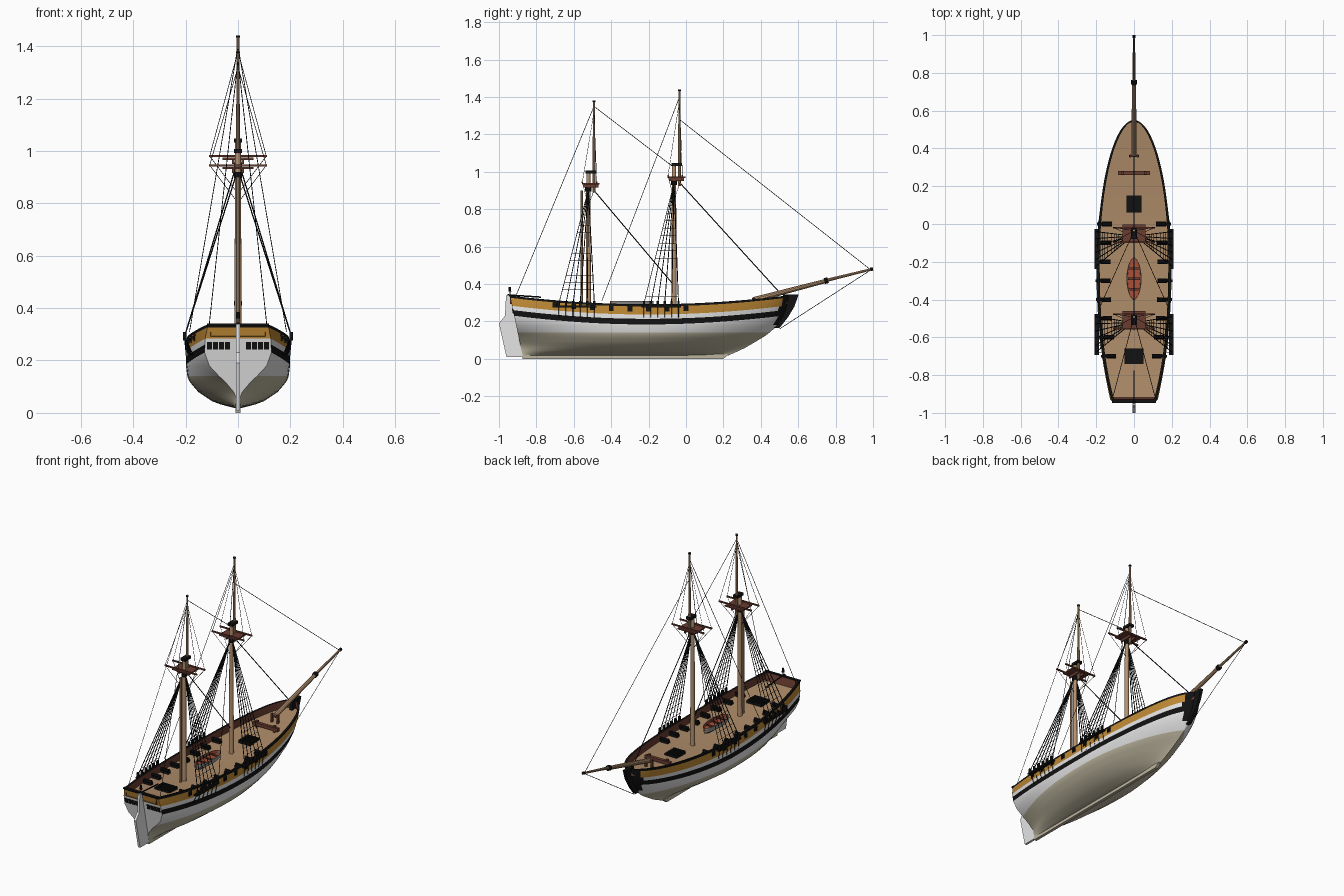
import bpy, bmesh, math
from mathutils import Vector, Matrix

if "Cube" in bpy.data.objects:
    bpy.data.objects.remove(bpy.data.objects["Cube"], do_unlink=True)

def material(name, rgb):
    m = bpy.data.materials.new(name)
    m.use_nodes = True
    m.diffuse_color = (*rgb, 1)
    m.node_tree.nodes["Principled BSDF"].inputs["Base Color"].default_value = (*rgb, 1)
    return m

BLACK = material("black", (.006, .006, .006))
WHITE = material("white", (.78, .78, .78))
GOLD = material("ochre", (.52, .25, .035))
CREAM = material("cream", (.5, .46, .34))
DECK = material("deck_tan", (.42, .26, .14))
SPAR = material("spar_tan", (.47, .29, .16))
BROWN = material("red_brown", (.14, .045, .03))
RED = material("red", (.4, .08, .04))
GREY = material("grey", (.3, .3, .29))

def finish(name, bm, mats, smooth=False):
    bmesh.ops.recalc_face_normals(bm, faces=bm.faces)
    me = bpy.data.meshes.new(name)
    bm.to_mesh(me)
    bm.free()
    ob = bpy.data.objects.new(name, me)
    bpy.context.collection.objects.link(ob)
    for m in mats:
        me.materials.append(m)
    if smooth:
        bpy.ops.object.select_all(action="DESELECT")
        ob.select_set(True)
        bpy.context.view_layer.objects.active = ob
        bpy.ops.object.shade_smooth_by_angle(angle=math.radians(35))
    return ob

def box(bm, c, size, tilt=0):
    mat = Matrix.Translation(c) @ Matrix.Rotation(tilt, 4, "X") @ Matrix.Diagonal((*size, 1))
    bmesh.ops.create_cube(bm, size=1, matrix=mat)

def tube(bm, a, b, r1, r2=None, n=4):
    a, b = Vector(a), Vector(b)
    d = b - a
    mat = Matrix.Translation((a + b) / 2) @ d.to_track_quat("Z", "Y").to_matrix().to_4x4()
    bmesh.ops.create_cone(bm, cap_ends=True, segments=n, radius1=r1,
                          radius2=r1 if r2 is None else r2, depth=d.length, matrix=mat)

def plate(name, pts, width, mat):
    """Side profile (y, z) extruded across the centreline."""
    bm = bmesh.new()
    f = bm.faces.new([bm.verts.new((-width / 2, y, z)) for y, z in pts])
    g = bmesh.ops.extrude_face_region(bm, geom=[f])
    bmesh.ops.translate(bm, vec=(width, 0, 0), verts=[v for v in g["geom"] if isinstance(v, bmesh.types.BMVert)])
    return finish(name, bm, [mat])

def interp(pts, x):
    if x <= pts[0][0]:
        return pts[0][1]
    for (x0, y0), (x1, y1) in zip(pts, pts[1:]):
        if x <= x1:
            return y0 + (y1 - y0) * (x - x0) / (x1 - x0)
    return pts[-1][1]

# Hull form
BOW = [(.015, .22), (.055, .31), (.12, .42), (.17, .485), (.22, .52), (.28, .54), (.34, .55)]
MID = [(.018, .01), (.03, .06), (.045, .1), (.08, .152), (.12, .186), (.15, .197), (.2, .2), (.3, .193)]
TRANSOM = [(.07, .008), (.12, .05), (.165, .1), (.21, .128), (.28, .126), (.34, .114)]
stern = lambda z: -.87 - .07 * z / .33
sheer = lambda y: .292 + .085 * (y + .2) ** 2

def half(u, z):
    m = interp(MID, z)
    v = abs(2 * u - 1)
    if u > .5:
        return m * max(0, 1 - v * v) ** interp([(.02, 1.2), (.1, .95), (.2, .65), (.3, .5)], z)
    return m - (m - min(m, interp(TRANSOM, z))) * v ** 2.4

def half_at(y, z):
    s = stern(z)
    return half((y - s) / (interp(BOW, z) - s), z)

OFFSETS = [0, .012, .055, .078, .108]
LOWER = [.18, .14, .125, .11, .095, .08, .06, .045, .033, .024, .018]
ROW_MATS = [0, 1, 2, 0, 2, 2] + [3] * 10
WALL, DEPTH = .012, .045

def section(u):
    """Points from deck middle over the rail and down to the keel."""
    top = sheer(-.94 + 1.49 * u)
    pts = []
    for z in [top - o for o in OFFSETS] + LOWER:
        s = stern(z)
        pts.append((half(u, z), s + u * (interp(BOW, z) - s), z))
    b, y, z = pts[0]
    inner = max(0, b - WALL)
    return [(0, y, z - DEPTH), (inner, y, z - DEPTH), (inner, y, z)] + pts + [(0, pts[-1][1], .018)]

# Hull, deck, bulwarks and transom
bm = bmesh.new()
COLS = 56
us = [(1 - math.cos(math.pi * i / COLS)) / 2 for i in range(COLS + 1)]
mats = [4, 5, 0] + ROW_MATS[:-1] + [3, 3]
grids = {}
for side in (1, -1):
    grids[side] = [[bm.verts.new((side * x, y, z)) for x, y, z in section(u)] for u in us]
    for a, b in zip(grids[side], grids[side][1:]):
        for j in range(len(a) - 1):
            f = bm.faces.new((a[j], b[j], b[j + 1], a[j + 1]))
            f.material_index = mats[min(j, len(mats) - 1)]
            c = f.calc_center_median()
            if 2 < j < 9 and c.z > .16 and c.y > interp(BOW, c.z) - .035:
                f.material_index = 0
L, R = grids[1][0], grids[-1][0]
for j in range(3, len(L) - 2):
    f = bm.faces.new((L[j], L[j + 1], R[j + 1], R[j]))
    f.material_index = 0 if j == 3 else 1 if j == 4 else 2
bmesh.ops.remove_doubles(bm, verts=bm.verts, dist=.0002)
bmesh.ops.dissolve_degenerate(bm, edges=bm.edges, dist=.0001)
finish("hull", bm, [BLACK, GOLD, WHITE, CREAM, DECK, BROWN], True)

bm = bmesh.new()
box(bm, (0, -.928, .312), (.215, .008, .05), .21)
finish("transom_lining", bm, [BROWN])
bm = bmesh.new()
box(bm, (0, -.938, .338), (.235, .018, .008))
finish("taffrail", bm, [BLACK])
bm = bmesh.new()
for s in (1, -1):
    for i in range(4):
        box(bm, (s * (.04 + .023 * i), stern(.257), .257), (.018, .008, .028), .21)
finish("stern_windows", bm, [BLACK])

# Keel, rudder and stem
plate("keel", [(-.875, 0), (.2, 0), (.23, .025), (-.875, .035)], .018, CREAM)
plate("rudder", [(-.87, .01), (-.96, .01), (-1, .19), (-.968, .23), (-.962, .34), (-.942, .34)], .014, WHITE)
plate("stem", [(.47, .165), (.5, .165), (.545, .222), (.58, .28), (.602, .345),
               (.52, .345), (.51, .27)], .018, BLACK)

# Masts and bowsprit: (y, lower top, platform height, topmast y, topmast top)
MASTS = {"main": (-.064, 1.04, .97, -.035, 1.44), "aft": (-.522, 1.0, .935, -.492, 1.38)}
for name, (y, head, top, ty, peak) in MASTS.items():
    bm = bmesh.new()
    tube(bm, (0, y, .24), (0, y, head), .014, .011, 12)
    tube(bm, (0, ty, top - .045), (0, ty, peak), .009, .005, 10)
    finish(name + "_mast", bm, [SPAR], True)
    bm = bmesh.new()
    box(bm, (0, y + .013, top), (.12, .095, .008))
    for dy in (-.032, .045):
        box(bm, (0, y + dy, top + .01), (.22, .008, .008))
    for s in (1, -1):
        box(bm, (s * .018, y + .013, top - .012), (.008, .08, .016))
    finish(name + "_platform", bm, [BROWN])
    bm = bmesh.new()
    box(bm, (0, (y + ty) / 2, head), (.032, .058, .016))
    tube(bm, (0, ty, peak - .008), (0, ty, peak), .008, n=8)
    tube(bm, (0, y, top - .04), (0, y, top - .015), .017, n=10)
    finish(name + "_mast_fittings", bm, [BLACK])
bm = bmesh.new()
tube(bm, (0, -.557, .24), (0, -.557, .9), .007, n=8)
finish("trysail_mast", bm, [SPAR], True)
bm = bmesh.new()
tube(bm, (0, .36, .315), (0, .76, .42), .015, .011, 10)
tube(bm, (0, .72, .412), (0, .995, .48), .009, .006, 10)
finish("bowsprit", bm, [SPAR], True)
bm = bmesh.new()
tube(bm, (0, .74, .416), (0, .76, .421), .016, n=10)
tube(bm, (0, .985, .478), (0, 1.0, .481), .009, n=8)
finish("bowsprit_bands", bm, [BLACK])

# Standing rigging
bm = bmesh.new()
THIN, THICK = .0016, .0028
stays = [((0, -.035, 1.28), (0, .985, .478), THIN), ((0, -.05, .96), (0, .5, .355), THICK),
         ((0, .98, .47), (0, .5, .16), THIN), ((0, -.492, 1.35), (0, -.06, 1.02), THIN),
         ((0, -.5, .91), (0, -.07, .4), THICK)]
for s in (1, -1):
    stays += [((0, -.035, 1.4), (s * .185, -.45, .31), THIN), ((0, -.492, 1.35), (s * .11, -.91, .335), THIN)]
for a, b, r in stays:
    tube(bm, a, b, r)
channels, deadeyes = bmesh.new(), bmesh.new()
for y, head, top, ty, peak in MASTS.values():
    y0, y1 = (-.04, -.225) if y > -.3 else (-.49, -.68)
    for s in (1, -1):
        apex = Vector((s * .008, y, top - .03))
        feet = [Vector((s * .203, y0 + (y1 - y0) * i / 5, .295)) for i in range(6)]
        for f in feet:
            tube(bm, apex, f, .0024)
            tube(bm, f, (s * half_at(f.y, .22), f.y, .22), THIN)
            box(deadeyes, f, (.012, .012, .028))
        for k in range(1, 14):
            t = k / 16
            tube(bm, feet[0].lerp(apex, t), feet[-1].lerp(apex, t), .0012, n=3)
        # Topmast shrouds over the spreaders
        for dy in (-.032, .045):
            tip = (s * .108, y + dy, top + .01)
            tube(bm, (0, ty, peak - .06), tip, .0012)
            tube(bm, tip, (s * .01, y, top - .12), .0012)
        box(channels, (s * .198, (y0 + y1) / 2, .28), (.024, abs(y1 - y0) + .025, .009))
finish("rigging", bm, [BLACK])
finish("channels", channels, [BLACK])
finish("deadeyes", deadeyes, [BLACK])

# Guns and ports
guns, ports = bmesh.new(), bmesh.new()
for i in range(8):
    y = -.1 * i
    z = sheer(y) - .026
    b = half_at(y, z)
    for s in (1, -1):
        tube(guns, (s * (b - .07), y, z), (s * (b + .008), y, z), .01, .007, 8)
        box(guns, (s * (b - .045), y, z - .011), (.052, .024, .014))
        box(ports, (s * b, y, z), (.007, .026, .026))
finish("guns", guns, [BLACK], True)
finish("gun_ports", ports, [BLACK])

# Deck fittings
def grating(name, y, w, d):
    bm = bmesh.new()
    z = sheer(y) - DEPTH
    box(bm, (0, y, z + .004), (w, d, .012))
    for i in range(6):
        box(bm, (0, y + d * (i / 5 - .5) * .9, z + .012), (w, d * .09, .008))
    finish(name, bm, [BLACK])

grating("fore_grating", .105, .08, .09)
grating("aft_hatch", -.7, .1, .08)
bm = bmesh.new()
box(bm, (0, .27, .285), (.17, .02, .02))
for s in (1, -1):
    box(bm, (s * .06, .27, .28), (.014, .016, .05))
    box(bm, (s * .02, .36, .295), (.01, .016, .06))
box(bm, (0, .36, .31), (.055, .01, .01))
finish("windlass_and_bitts", bm, [BROWN])

# Ship's boat: outer shell, red floor and thwarts
bm = bmesh.new()
rows = []
for i in range(17):
    v = i / 8 - 1
    w = .04 * max(0, 1 - v * v) ** .6
    keel = .258 + .02 * v ** 4
    prof = [(0, .292), (w * .85, .292), (w * .88, .31), (w, .31), (w * .8, .28), (0, keel)]
    ring = prof + [(-x, z) for x, z in prof[-2:0:-1]]
    rows.append([bm.verts.new((x, -.29 + .115 * v, z)) for x, z in ring])
for a, b in zip(rows, rows[1:]):
    for j in range(len(a)):
        k = (j + 1) % len(a)
        f = bm.faces.new((a[j], b[j], b[k], a[k]))
        f.material_index = 1 if j in (0, 1, len(a) - 2, len(a) - 1) else 0
bmesh.ops.remove_doubles(bm, verts=bm.verts, dist=.0002)
finish("ships_boat", bm, [GREY, RED])
bm = bmesh.new()
for dy, w in ((-.055, .05), (0, .066), (.055, .05)):
    box(bm, (0, -.29 + dy, .302), (w, .012, .005))
finish("boat_thwarts", bm, [BROWN])

# Tiller and stern lantern
bm = bmesh.new()
tube(bm, (0, -.955, .342), (0, -.775, .33), .004, n=6)
tube(bm, (0, -.942, .335), (0, -.942, .37), .003, n=6)
tube(bm, (0, -.942, .36), (0, -.942, .385), .008, .006, 8)
finish("tiller_and_lantern", bm, [BLACK])
